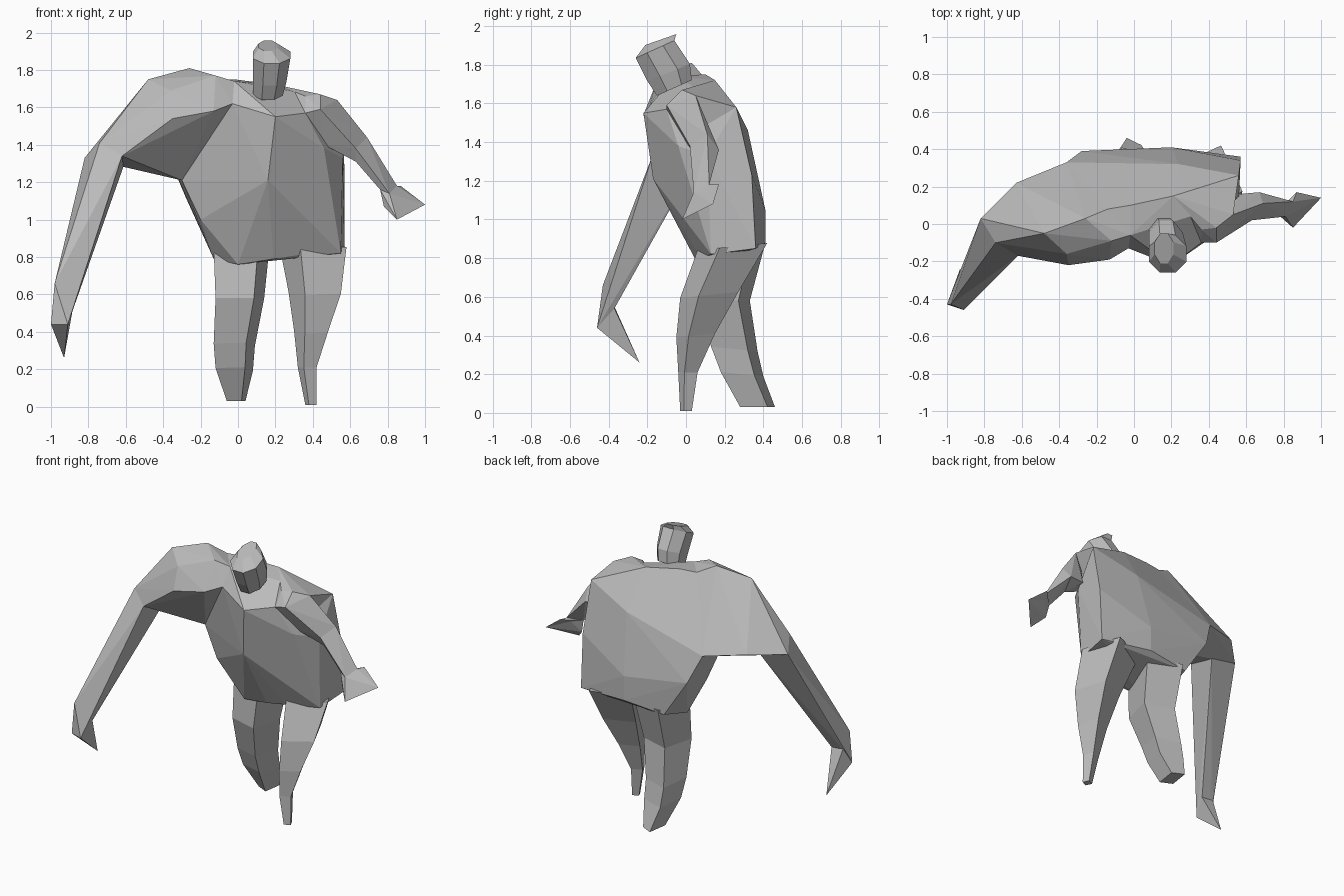
import bpy
import bmesh
from math import cos, sin, pi, radians
from mathutils import Vector

default_cube = bpy.data.objects.get("Cube")
if default_cube:
    bpy.data.objects.remove(default_cube, do_unlink=True)

# Single clay colour for the whole figure
clay = bpy.data.materials.new("clay_grey")
clay.use_nodes = True
colour = (0.5, 0.5, 0.5, 1)
clay.diffuse_color = colour
clay.node_tree.nodes["Principled BSDF"].inputs["Base Color"].default_value = colour


def finish(name, mesh_builder):
    """Turn a bmesh into a flat shaded object."""
    bmesh.ops.dissolve_limit(mesh_builder, angle_limit=radians(2),
                             verts=mesh_builder.verts, edges=mesh_builder.edges)
    bmesh.ops.recalc_face_normals(mesh_builder, faces=mesh_builder.faces)
    mesh = bpy.data.meshes.new(name)
    mesh_builder.to_mesh(mesh)
    mesh_builder.free()
    mesh.materials.append(clay)
    part = bpy.data.objects.new(name, mesh)
    bpy.context.scene.collection.objects.link(part)
    return part


def faceted(name, *points):
    """Faceted solid wrapped around a few landmark points."""
    builder = bmesh.new()
    for point in points:
        builder.verts.new(point)
    result = bmesh.ops.convex_hull(builder, input=builder.verts)
    loose = [v for v in result["geom_interior"] if isinstance(v, bmesh.types.BMVert)]
    bmesh.ops.delete(builder, geom=loose, context="VERTS")
    return finish(name, builder)


def limb(name, sides, turn, *stations):
    """Skin rings given as centre x, y, z, half width, half depth, pitch."""
    builder = bmesh.new()
    angles = [radians(turn) + 2 * pi * step / sides for step in range(sides)]
    spread = max(abs(cos(angle)) for angle in angles)
    rings = []
    for x, y, z, width, depth, pitch in stations:
        ring = []
        for angle in angles:
            offset = depth * sin(angle) / spread
            place = Vector((x + width * cos(angle) / spread, y + offset, z + offset * pitch))
            ring.append(builder.verts.new(place))
        rings.append(ring)
    for lower, upper in zip(rings, rings[1:]):
        for step in range(sides):
            following = (step + 1) % sides
            builder.faces.new((lower[step], lower[following], upper[following], upper[step]))
    builder.faces.new(rings[0])
    builder.faces.new(rings[-1])
    return finish(name, builder)


# Landmarks shared by neighbouring parts
collar_right = (-.03, -.13, 1.62)
collar_left = (.36, -.1, 1.57)
nape_right = (-.14, .08, 1.75)
nape_left = (.21, .15, 1.72)
neck_right = (-.02, -.06, 1.74)
flank_right = (-.3, .06, 1.21)
back_right = (-.36, .33, 1.31)
back_left = (.24, .32, 1.46)
shoulder_blade = (.56, .26, 1.58)

# Trunk
faceted(
    "torso",
    collar_right, collar_left, nape_right, nape_left, neck_right,
    flank_right, back_right, back_left, shoulder_blade,
    (.2, -.22, 1.55), (-.02, .1, 1.75), (.33, .05, 1.68),
    (.46, -.04, 1.38), (.56, .11, 1.33), (.16, -.17, 1.21),
    (-.2, .05, 1), (-.13, .17, .79), (.0, .07, .76), (.19, .05, .79),
    (.32, .07, .81), (.55, .13, .82), (.57, .36, .85), (.57, .34, 1.23),
    (.2, .41, 1.05), (.2, .41, .88), (-.28, .39, 1.12), (-.1, .39, .85),
)

# Heavy right shoulder and arm
elbow_back = (-.82, .03, 1.33)
elbow_top = (-.74, -.1, 1.41)
elbow_front = (-.62, -.17, 1.34)
elbow_under = (-.61, .05, 1.29)
faceted(
    "right_shoulder",
    collar_right, nape_right, neck_right, flank_right, back_right,
    elbow_back, elbow_top, elbow_front, elbow_under,
    (-.35, -.22, 1.54), (-.13, -.19, 1.58), (-.12, -.09, 1.77),
    (-.26, .03, 1.81), (-.48, -.05, 1.75), (-.36, -.16, 1.69),
    (-.63, .22, 1.35),
)
wrist_outer = (-1, -.43, .44)
wrist_inner = (-.91, -.46, .44)
wrist_heel = (-.88, -.37, .54)
wrist_back = (-.97, -.37, .55)
faceted(
    "right_forearm",
    elbow_back, elbow_top, elbow_front, elbow_under,
    wrist_outer, wrist_inner, wrist_heel, wrist_back, (-.98, -.43, .66),
)
faceted("right_hand", wrist_outer, wrist_inner, wrist_heel, wrist_back, (-.93, -.24, .26))

# Slim left shoulder and arm
deltoid_front = (.44, -.1, 1.59)
deltoid_top = (.44, -.02, 1.67)
deltoid_outer = (.53, .05, 1.64)
deltoid_under = (.46, .0, 1.4)
faceted(
    "left_shoulder",
    collar_left, deltoid_front, deltoid_top, deltoid_outer, deltoid_under,
    shoulder_blade, nape_left, (.36, -.03, 1.66),
)
forearm_top = (.69, .11, 1.44)
forearm_front = (.63, .02, 1.38)
forearm_under = (.63, .06, 1.31)
forearm_back = (.67, .17, 1.36)
faceted(
    "left_upper_arm",
    deltoid_front, deltoid_top, deltoid_outer, deltoid_under,
    forearm_top, forearm_front, forearm_under, forearm_back, (.56, .16, 1.36),
)
cuff_inner = (.76, .06, 1.16)
cuff_outer = (.85, .12, 1.18)
cuff_front = (.81, .04, 1.14)
faceted("left_forearm", forearm_top, forearm_front, forearm_under, forearm_back,
        cuff_inner, cuff_outer, cuff_front)
fingertip = (1, .14, 1.08)
faceted("left_fingers", cuff_inner, cuff_outer, cuff_front, fingertip, (.87, .17, 1.18))
faceted("left_thumb", cuff_inner, cuff_front, cuff_outer, fingertip,
        (.78, .05, 1.07), (.85, -.02, 1))

# Head, a blunt block leaning forward
limb(
    "head", 8, 22.5,
    (.16, -.06, 1.68, .08, .09, .45),
    (.17, -.09, 1.76, .09, .11, .4),
    (.18, -.16, 1.88, .1, .1, .45),
    (.16, -.13, 1.93, .05, .08, .35),
)

# Legs, the right one stepping back
limb(
    "left_leg", 4, -20,
    (.4, .24, .86, .18, .18, .1),
    (.41, .12, .61, .14, .15, .1),
    (.39, .05, .4, .09, .1, .1),
    (.37, .01, .21, .05, .05, .0),
    (.39, .0, .01, .03, .03, .0),
)
limb(
    "right_leg", 4, -60,
    (.02, .24, .86, .15, .17, .1),
    (.01, .19, .58, .13, .14, .0),
    (-.02, .25, .33, .11, .12, -.1),
    (-.02, .29, .2, .1, .11, -.1),
    (-.01, .37, .03, .05, .09, .0),
)
